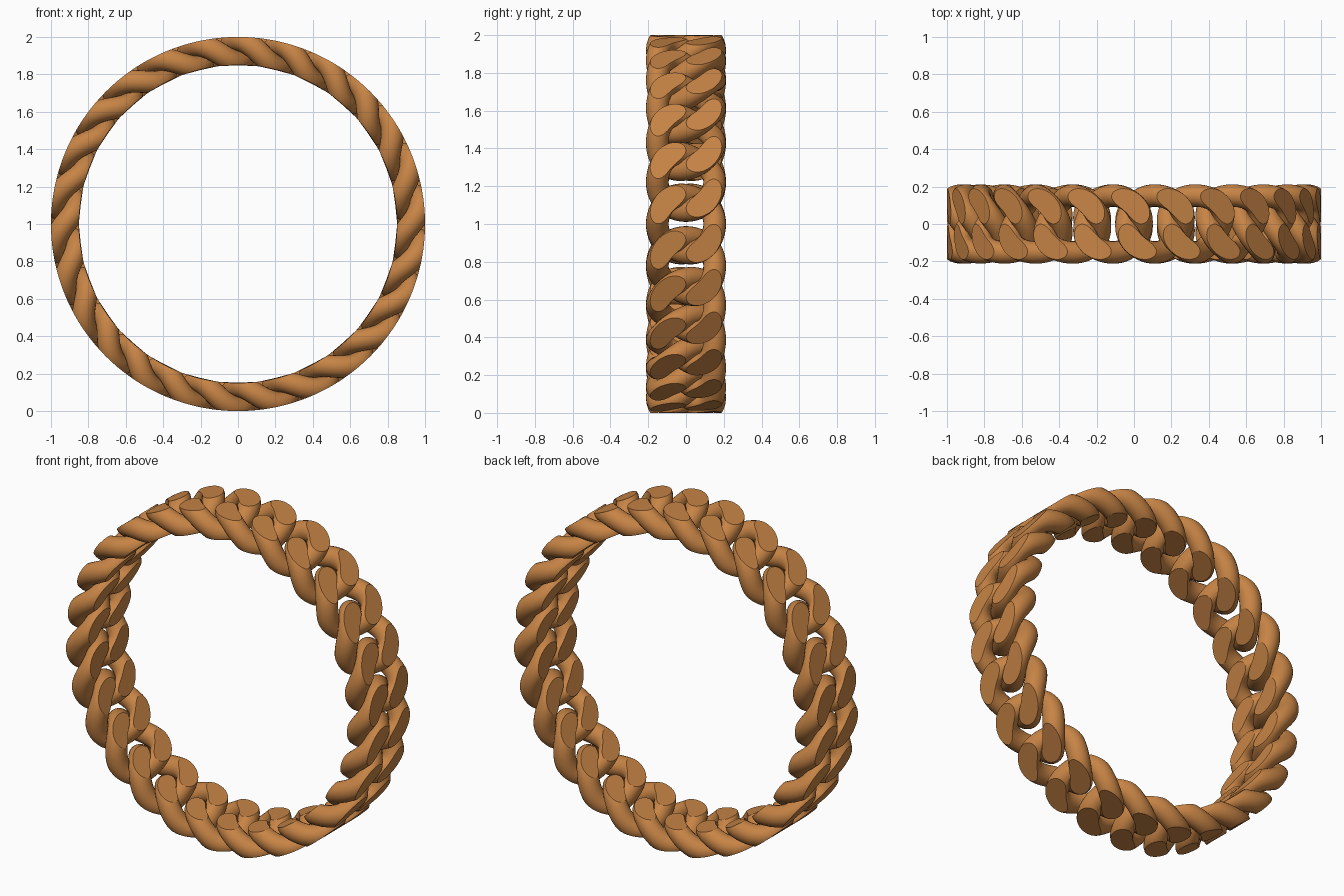
import bpy, bmesh, math
from mathutils import Vector

if "Cube" in bpy.data.objects:
    bpy.data.objects.remove(bpy.data.objects["Cube"])

LINKS = 26
R_MID = 0.925            # centre radius of the chain
A, B, C = 0.152, 0.152, 0.058   # link half length, half width, twist height
WIRE = 0.060
CUT = 0.075              # polished flats, inside and outside
NT, NS = 96, 24


def path(t):
    return Vector((A * math.cos(t), B * math.sin(t), C * math.sin(2 * t)))


# One twisted curb link, swept as a round wire
bm = bmesh.new()
rings = []
for i in range(NT):
    t = 2 * math.pi * i / NT
    p = path(t)
    tan = (path(t + 0.001) - path(t - 0.001)).normalized()
    side = tan.cross(Vector((0, 0, 1))).normalized()
    up = side.cross(tan)
    rings.append([bm.verts.new(p + WIRE * (math.cos(s) * side + math.sin(s) * up))
                  for s in (2 * math.pi * j / NS for j in range(NS))])
for i in range(NT):
    a, b = rings[i], rings[(i + 1) % NT]
    for j in range(NS):
        k = (j + 1) % NS
        bm.faces.new((a[j], a[k], b[k], b[j]))

# Grind the high spots flat on both sides
for sgn in (1, -1):
    bmesh.ops.bisect_plane(bm, geom=bm.verts[:] + bm.edges[:] + bm.faces[:],
                           plane_co=(0, 0, sgn * CUT), plane_no=(0, 0, sgn),
                           clear_outer=True)
    bmesh.ops.holes_fill(bm, edges=[e for e in bm.edges if e.is_boundary], sides=0)

# Bend the link around the ring
for v in bm.verts:
    ang, r = v.co.x / R_MID, R_MID + v.co.z
    v.co = (r * math.sin(ang), v.co.y, r * math.cos(ang))
bmesh.ops.recalc_face_normals(bm, faces=bm.faces[:])
mesh = bpy.data.meshes.new("curb_link")
bm.to_mesh(mesh)
bm.free()

mat = bpy.data.materials.new("copper")
mat.diffuse_color = (0.57, 0.23, 0.06, 1)
mat.use_nodes = True
mat.node_tree.nodes["Principled BSDF"].inputs["Base Color"].default_value = mat.diffuse_color
mesh.materials.append(mat)

# Closed chain of links
for i in range(LINKS):
    ob = bpy.data.objects.new(f"chain_link_{i + 1}", mesh)
    ob.location = (0, 0, 1)
    ob.rotation_euler = (0, 2 * math.pi * (i + 0.5) / LINKS, 0)
    bpy.context.collection.objects.link(ob)
    ob.select_set(True)
    bpy.context.view_layer.objects.active = ob
bpy.ops.object.shade_smooth_by_angle(angle=math.radians(25))
